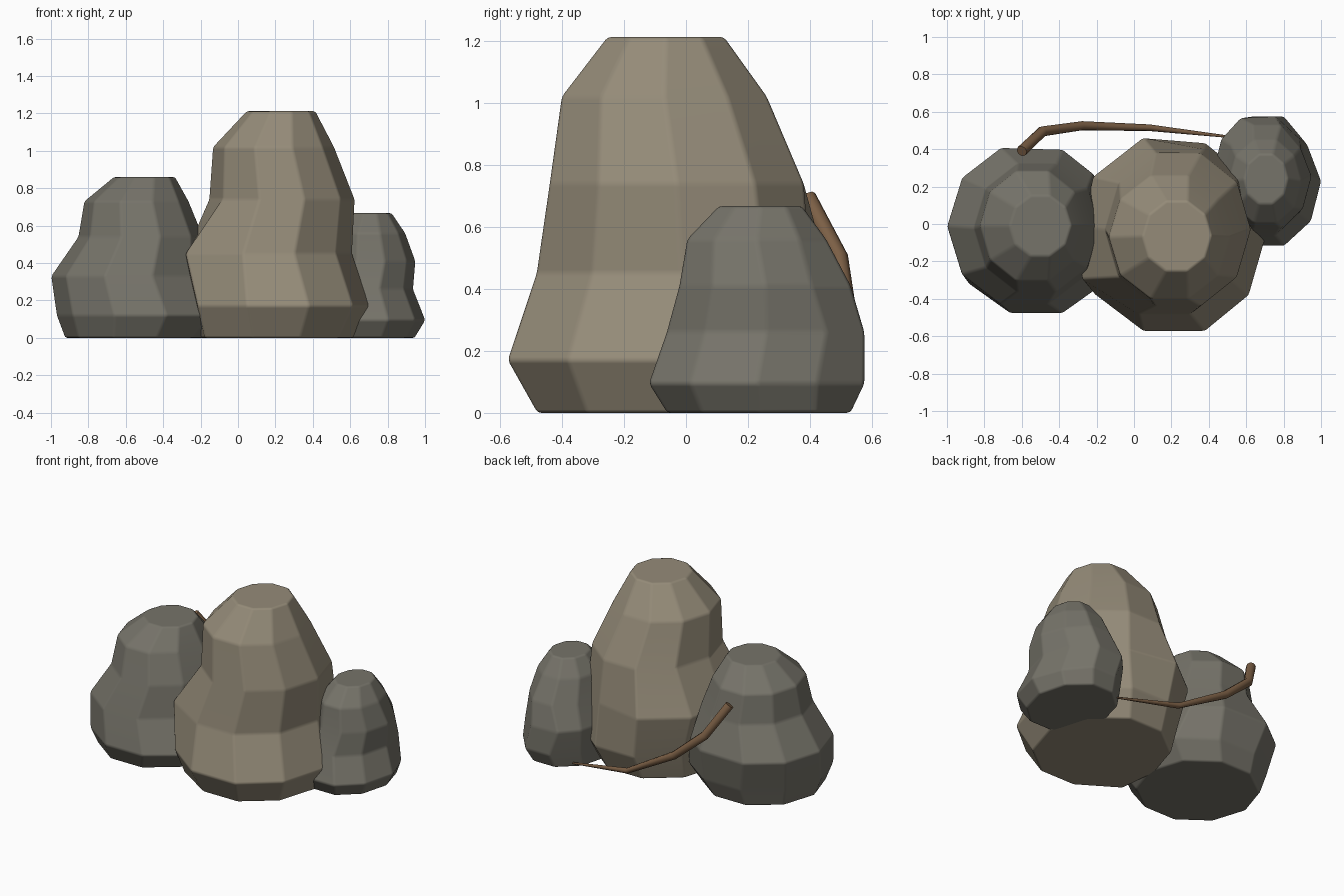
import bpy, math

if "Cube" in bpy.data.objects:
    bpy.data.objects.remove(bpy.data.objects["Cube"])


def material(name, rgb):
    m = bpy.data.materials.new(name)
    m.diffuse_color = (*rgb, 1)
    m.use_nodes = True
    m.node_tree.nodes["Principled BSDF"].inputs["Base Color"].default_value = m.diffuse_color
    return m


def add_object(name, verts, faces, mat):
    mesh = bpy.data.meshes.new(name)
    mesh.from_pydata(verts, [], faces)
    mesh.materials.append(mat)
    mesh.shade_smooth()
    obj = bpy.data.objects.new(name, mesh)
    bpy.context.collection.objects.link(obj)
    return obj


def rock(name, rings, mat, nudges, n=10):
    """Stack ten-sided rings: (z, centre x, centre y, radius x, radius y).
    nudges moves single corners: {(ring, corner): (dx, dy)}."""
    verts, faces = [], []
    for k, (z, cx, cy, rx, ry) in enumerate(rings):
        for i in range(n):
            a = 2 * math.pi * i / n
            dx, dy = nudges.get((k, i), (0, 0))
            verts.append((cx + rx * math.cos(a) + dx, cy + ry * math.sin(a) + dy, z))
    for k in range(len(rings) - 1):
        for i in range(n):
            j = (i + 1) % n
            faces.append((k * n + i, k * n + j, (k + 1) * n + j, (k + 1) * n + i))
    faces.append(tuple(reversed(range(n))))
    faces.append(tuple(range(len(verts) - n, len(verts))))
    obj = add_object(name, verts, faces, mat)
    bev = obj.modifiers.new("worn_edges", 'BEVEL')
    bev.width = 0.012
    bev.segments = 2
    bev.limit_method = 'ANGLE'
    bev.angle_limit = math.radians(8)
    bev.harden_normals = True
    return obj


tan = material("tan_stone", (0.30, 0.26, 0.19))
grey = material("grey_stone", (0.18, 0.172, 0.142))
bark = material("bark", (0.20, 0.115, 0.06))

# Tall middle rock
rock("tall_rock", [
    (0.00, 0.205, -0.06, 0.41, 0.44),
    (0.17, 0.235, -0.07, 0.47, 0.53),
    (0.45, 0.165, -0.015, 0.445, 0.49),
    (0.74, 0.235, -0.03, 0.39, 0.43),
    (1.02, 0.19, -0.07, 0.325, 0.347),
    (1.212, 0.23, -0.065, 0.185, 0.197),
], tan, {(1, 6): (-0.07, 0.01), (0, 6): (-0.05, 0), (1, 7): (-0.04, 0),
         (2, 1): (0.04, -0.02), (2, 2): (0.07, -0.05), (2, 3): (0.02, 0.01),
         (2, 4): (-0.025, -0.02), (2, 6): (-0.085, 0.01)})

# Medium rock on the left
rock("left_rock", [
    (0.00, -0.55, -0.05, 0.375, 0.38),
    (0.12, -0.52, -0.06, 0.45, 0.44),
    (0.33, -0.585, -0.01, 0.415, 0.44),
    (0.54, -0.52, -0.02, 0.335, 0.36),
    (0.73, -0.543, -0.01, 0.28, 0.31),
    (0.86, -0.50, -0.01, 0.165, 0.17),
], grey, {(2, 2): (0.075, -0.01), (2, 1): (0.03, 0.02)})

# Small rock on the right
rock("small_rock", [
    (0.00, 0.69, 0.235, 0.255, 0.31),
    (0.095, 0.715, 0.228, 0.288, 0.365),
    (0.26, 0.677, 0.257, 0.26, 0.335),
    (0.41, 0.71, 0.255, 0.24, 0.29),
    (0.56, 0.70, 0.228, 0.195, 0.235),
    (0.667, 0.705, 0.24, 0.118, 0.14),
], grey, {(1, 1): (-0.02, -0.02), (3, 1): (-0.015, -0.02), (2, 3): (-0.03, -0.01)})

# Tapering root draped behind the rocks
curve = bpy.data.curves.new("root_path", 'CURVE')
curve.dimensions = '3D'
curve.bevel_depth = 0.03
curve.bevel_resolution = 2
curve.use_fill_caps = True
path = [(-0.60, 0.39, 0.695, 1.0), (-0.49, 0.495, 0.50, 0.95), (-0.28, 0.525, 0.32, 0.85),
        (0.08, 0.515, 0.115, 0.6), (0.52, 0.465, 0.03, 0.2)]
spline = curve.splines.new('POLY')
spline.points.add(len(path) - 1)
for p, (x, y, z, r) in zip(spline.points, path):
    p.co = (x, y, z, 1)
    p.radius = r
root = bpy.data.objects.new("root", curve)
bpy.context.collection.objects.link(root)
curve.materials.append(bark)
bpy.context.view_layer.objects.active = root
root.select_set(True)
bpy.ops.object.convert(target='MESH')
bpy.ops.object.shade_smooth_by_angle(angle=math.radians(50))
